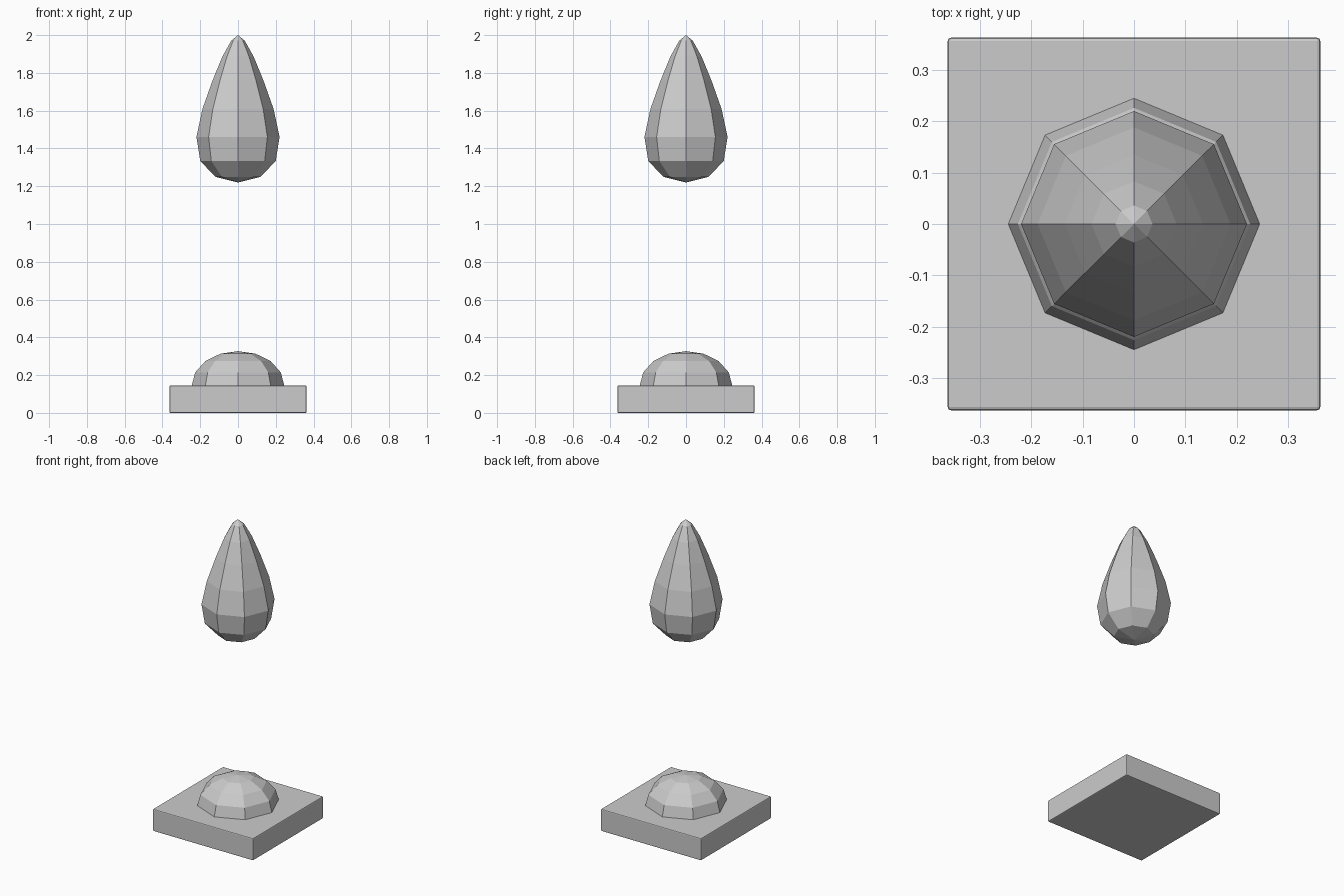
import bpy, bmesh
from math import sin, cos, pi

if "Cube" in bpy.data.objects:
    bpy.data.objects.remove(bpy.data.objects["Cube"])

SIDES = 8


def finish(name, bm):
    bmesh.ops.recalc_face_normals(bm, faces=bm.faces)
    mesh = bpy.data.meshes.new(name)
    bm.to_mesh(mesh)
    bm.free()
    obj = bpy.data.objects.new(name, mesh)
    bpy.context.collection.objects.link(obj)
    return obj


def lathe(name, bottom, rings, top):
    """Flat-faced octagonal solid; bottom is a pole height or None for a flat cap."""
    bm = bmesh.new()
    loops = [[bm.verts.new((r * cos(2 * pi * i / SIDES), r * sin(2 * pi * i / SIDES), z))
              for i in range(SIDES)] for r, z in rings]
    for a, b in zip(loops, loops[1:]):
        for i in range(SIDES):
            j = (i + 1) % SIDES
            bm.faces.new((a[i], a[j], b[j], b[i]))
    for loop, z in ((loops[0], bottom), (loops[-1], top)):
        if z is None:
            bm.faces.new(loop)
            continue
        pole = bm.verts.new((0, 0, z))
        for i in range(SIDES):
            bm.faces.new((loop[i], loop[(i + 1) % SIDES], pole))
    return finish(name, bm)


# Square base plate with slightly softened edges
bm = bmesh.new()
bmesh.ops.create_cube(bm, size=1)
bmesh.ops.scale(bm, vec=(0.726, 0.726, 0.145), verts=bm.verts)
bmesh.ops.translate(bm, vec=(0, 0, 0.0725), verts=bm.verts)
base = finish("base_plate", bm)
bevel = base.modifiers.new("soft_edges", 'BEVEL')
bevel.width = 0.006
bevel.segments = 2

# Flattened half dome on the plate
dome = [(0.245 * cos(k * pi / 8), 0.145 + 0.182 * sin(k * pi / 8)) for k in range(4)]
lathe("dome", None, dome, 0.327)

# Floating teardrop: sphere-spaced rings, tapered towards the top
radii = [0.12, 0.2, 0.22, 0.188, 0.135, 0.083, 0.036]
drop = [(r, 1.61 - 0.39 * cos((k + 1) * pi / 8)) for k, r in enumerate(radii)]
lathe("teardrop", 1.22, drop, 2.0)
